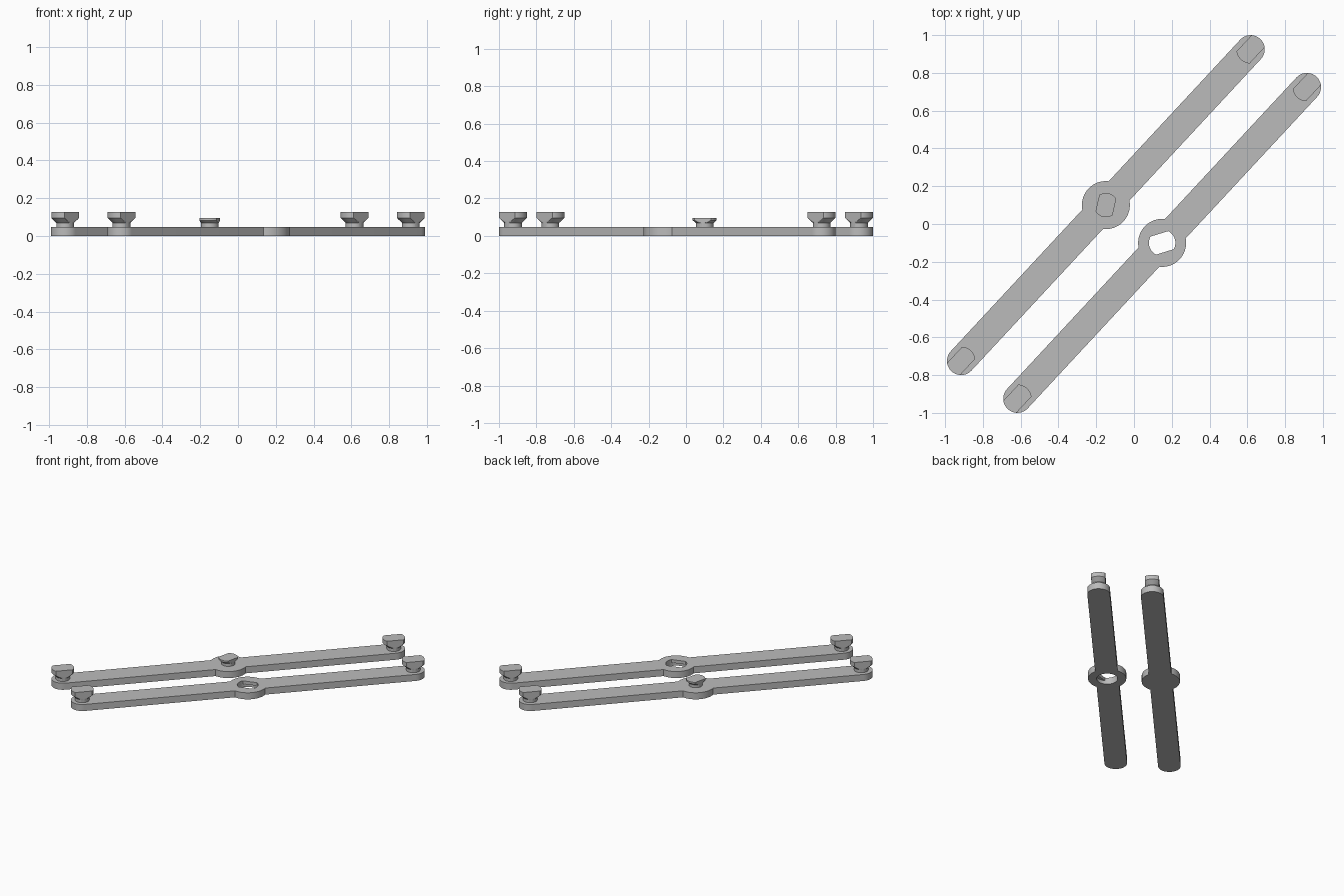
import bpy
import bmesh
from math import sin, cos, pi, asin, radians, atan2
from mathutils import Matrix, Vector

cube = bpy.data.objects.get("Cube")
if cube:
    bpy.data.objects.remove(cube, do_unlink=True)

# Main dimensions
THICK = 0.048
END_R, HUB_R = 0.075, 0.127
HALF = 1.126
HEADING = atan2(1.65, 1.533)
TWIST = radians(30)
HUB = Vector((0.149, -0.10, 0))
FULL = 1.0

grey = bpy.data.materials.new("light grey")
grey.use_nodes = True
grey.diffuse_color = (0.5, 0.5, 0.5, 1)
grey.node_tree.nodes["Principled BSDF"].inputs["Base Color"].default_value = (0.5, 0.5, 0.5, 1)


def make_object(name, bm, place, angle):
    bmesh.ops.remove_doubles(bm, verts=bm.verts, dist=1e-5)
    bmesh.ops.recalc_face_normals(bm, faces=bm.faces)
    bm.transform(Matrix.Translation(place) @ Matrix.Rotation(angle, 4, 'Z'))
    mesh = bpy.data.meshes.new(name)
    bm.to_mesh(mesh)
    bm.free()
    mesh.materials.append(grey)
    obj = bpy.data.objects.new(name, mesh)
    bpy.context.collection.objects.link(obj)
    return obj


def activate(obj):
    bpy.ops.object.select_all(action='DESELECT')
    obj.select_set(True)
    bpy.context.view_layer.objects.active = obj


def smooth(obj):
    activate(obj)
    bpy.ops.object.shade_smooth_by_angle(angle=radians(25))


def loft(name, rings, place, angle, seg=72):
    """Stack of circles (z, radius, half width), each cut by two parallel flats."""
    bm = bmesh.new()
    loops = []
    for z, r, flat in rings:
        loops.append([bm.verts.new((r * cos(2 * pi * i / seg),
                                    max(-flat, min(flat, r * sin(2 * pi * i / seg))), z))
                      for i in range(seg)])
    for a, b in zip(loops, loops[1:]):
        for i in range(seg):
            j = (i + 1) % seg
            bm.faces.new((a[i], a[j], b[j], b[i]))
    bm.faces.new(loops[0][::-1])
    bm.faces.new(loops[-1])
    return make_object(name, bm, place, angle)


def peg(name, place, angle, neck, radius, z_low, z_high, z_top):
    """Round neck flaring into a head with two flat sides."""
    rings = [(THICK - 0.01, neck, neck)]
    steps = 6
    for i in range(steps + 1):
        t = i / steps
        rings.append((z_low + t * (z_high - z_low), neck + t * (radius - neck), neck))
    rings.append((z_top, radius, neck))
    smooth(loft(name, rings, place, angle))


def arc(cx, r, start, end, n=24):
    return [(cx + r * cos(start + (end - start) * i / n),
             r * sin(start + (end - start) * i / n)) for i in range(n + 1)]


def bar(name, place):
    """Flat bar with rounded ends and a round hub in the middle."""
    a = asin(END_R / HUB_R)
    outline = (arc(HALF, END_R, -pi / 2, pi / 2) + arc(0, HUB_R, a, pi - a)
               + arc(-HALF, END_R, pi / 2, 3 * pi / 2) + arc(0, HUB_R, pi + a, 2 * pi - a))
    bm = bmesh.new()
    face = bm.faces.new([bm.verts.new((x, y, 0)) for x, y in outline])
    top = bmesh.ops.extrude_face_region(bm, geom=[face])
    bmesh.ops.translate(bm, vec=(0, 0, THICK),
                        verts=[v for v in top["geom"] if isinstance(v, bmesh.types.BMVert)])
    return make_object(name, bm, place, HEADING)


# Two matching bars
peg_bar = bar("peg_bar", -HUB)
socket_bar = bar("socket_bar", HUB)

# Keyed socket: flat-sided opening above a round pocket
cutter = loft("socket_cutter",
              [(-0.02, 0.07, FULL), (0.025, 0.07, FULL), (0.025, 0.07, 0.05), (0.08, 0.07, 0.05)],
              HUB, HEADING - TWIST)
cutter.hide_render = True
cut = socket_bar.modifiers.new("socket", 'BOOLEAN')
cut.operation = 'DIFFERENCE'
cut.solver = 'EXACT'
cut.object = cutter
activate(socket_bar)
bpy.ops.object.modifier_apply(modifier=cut.name)
bpy.data.objects.remove(cutter, do_unlink=True)
smooth(peg_bar)
smooth(socket_bar)

# Locking pegs at the bar ends
along = Vector((cos(HEADING), sin(HEADING), 0)) * HALF
for side, centre in (("peg_bar", -HUB), ("socket_bar", HUB)):
    for end, sign in (("back", 1), ("front", -1)):
        peg(f"{side}_{end}_peg", centre + along * sign, HEADING,
            0.047, END_R, 0.07, 0.096, 0.128)

# Shorter twisted peg on the hub
peg("hub_peg", -HUB, HEADING + TWIST, 0.046, 0.064, 0.068, 0.083, 0.095)
